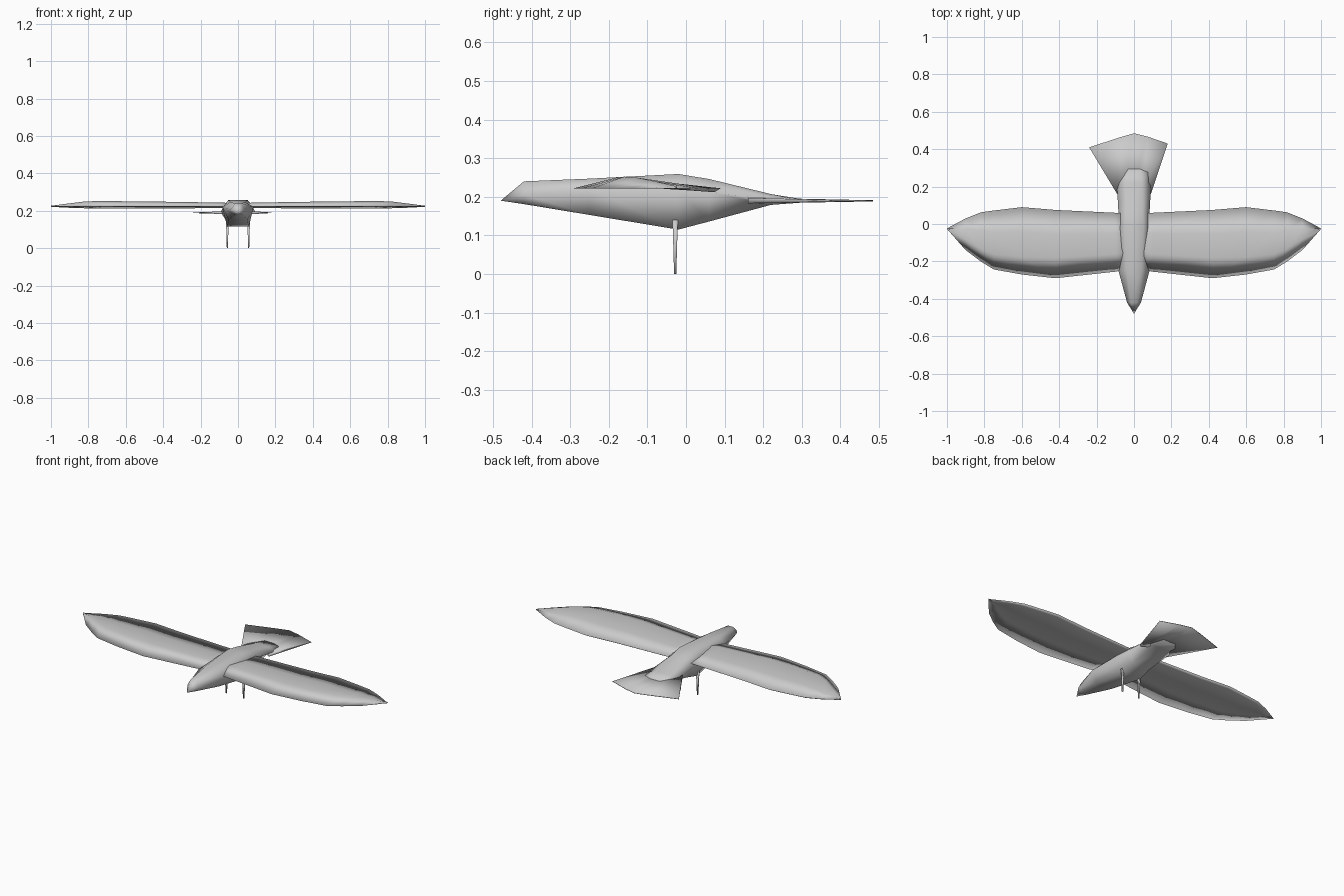
import bpy, bmesh

cube = bpy.data.objects.get("Cube")
if cube:
    bpy.data.objects.remove(cube, do_unlink=True)

grey = bpy.data.materials.new("plain grey")
grey.use_nodes = True
colour = (0.6, 0.6, 0.6, 1)
grey.diffuse_color = colour
grey.node_tree.nodes["Principled BSDF"].inputs["Base Color"].default_value = colour


def loft(name, rings):
    """Skin equal-sized rings of points, close both ends and shade smooth."""
    bm = bmesh.new()
    rows = [[bm.verts.new(p) for p in ring] for ring in rings]
    n = len(rows[0])
    for a, b in zip(rows, rows[1:]):
        for i in range(n):
            j = (i + 1) % n
            bm.faces.new((a[i], a[j], b[j], b[i]))
    bm.faces.new(rows[0])
    bm.faces.new(rows[-1])
    bmesh.ops.remove_doubles(bm, verts=bm.verts, dist=0.0005)
    bmesh.ops.recalc_face_normals(bm, faces=bm.faces)
    for f in bm.faces:
        f.smooth = True
    mesh = bpy.data.meshes.new(name)
    bm.to_mesh(mesh)
    bm.free()
    mesh.materials.append(grey)
    obj = bpy.data.objects.new(name, mesh)
    bpy.context.collection.objects.link(obj)
    return obj


# Body: y, top half width, top z, side half width, side z, bottom half width, bottom z
body_sections = [
    (-0.48, 0, 0.19, 0, 0.19, 0, 0.19),
    (-0.42, 0.018, 0.24, 0.037, 0.205, 0.018, 0.181),
    (-0.25, 0.04, 0.247, 0.083, 0.22, 0.05, 0.153),
    (-0.02, 0.05, 0.259, 0.083, 0.22, 0.058, 0.115),
    (0.06, 0.045, 0.246, 0.083, 0.213, 0.055, 0.136),
    (0.22, 0.04, 0.207, 0.092, 0.192, 0.05, 0.179),
    (0.3, 0.03, 0.194, 0.09, 0.19, 0.04, 0.185),
]
loft("body", [
    [(-wt, y, zt), (wt, y, zt), (ws, y, zs), (wb, y, zb), (-wb, y, zb), (-ws, y, zs)]
    for y, wt, zt, ws, zs, wb, zb in body_sections])

# Tail fan: ribs from right to left, root x and y, tip x and y
tail_ribs = [
    (-0.09, 0.16, -0.24, 0.41),
    (-0.05, 0.19, -0.07, 0.465),
    (0, 0.2, 0, 0.485),
    (0.05, 0.19, 0.07, 0.468),
    (0.09, 0.16, 0.18, 0.43),
]
loft("tail", [
    [(rx, ry, 0.197), (tx, ty, 0.191), (tx, ty, 0.188), (rx, ry, 0.183)]
    for rx, ry, tx, ty in tail_ribs])

# Wings: x, leading y, crest y, trailing y, crest z, thickness
wing_sections = [
    (0.03, -0.24, -0.15, 0.055, 0.242, 0.012),
    (0.1, -0.255, -0.16, 0.06, 0.244, 0.013),
    (0.42, -0.29, -0.18, 0.075, 0.249, 0.015),
    (0.6, -0.27, -0.175, 0.09, 0.251, 0.015),
    (0.75, -0.243, -0.16, 0.072, 0.252, 0.015),
    (0.82, -0.2, -0.13, 0.062, 0.25, 0.014),
    (0.9, -0.14, -0.08, 0.03, 0.24, 0.01),
    (1, -0.026, -0.025, -0.024, 0.227, 0.001),
]


def wing(name, side):
    rings = []
    for x, lead, crest, trail, top, thick in wing_sections:
        edge = 0.222
        mid_y = (crest + trail) / 2
        mid_z = (top + edge) / 2
        section = [(lead, edge), (crest, top), (mid_y, mid_z), (trail, edge),
                   (trail - thick, edge - thick * 0.6),
                   (mid_y, mid_z - thick), (crest, top - thick)]
        rings.append([(side * x, y, z) for y, z in section])
    loft(name, rings)


# Legs: tapering spikes, z and half width
def leg(name, x):
    loft(name, [
        [(x - w, -0.028 - w, z), (x + w, -0.028 - w, z),
         (x + w, -0.028 + w, z), (x - w, -0.028 + w, z)]
        for z, w in [(0, 0.003), (0.06, 0.0045), (0.14, 0.007)]])


for label, side in (("left", 1), ("right", -1)):
    wing(label + "_wing", side)
    leg(label + "_leg", side * 0.057)
